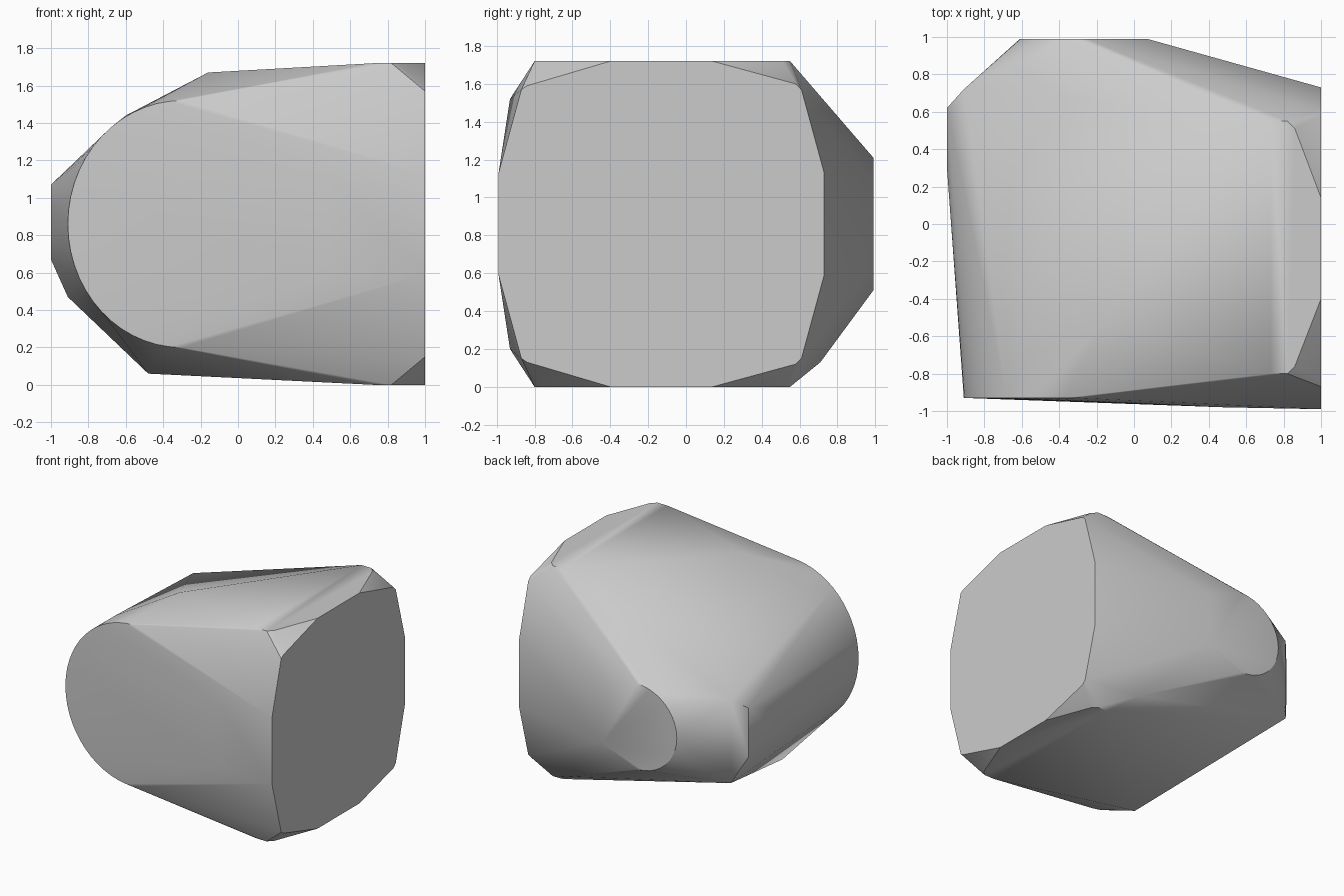
import bpy, bmesh
from math import pi, sin, cos, radians

cube = bpy.data.objects.get("Cube")
if cube:
    bpy.data.objects.remove(cube)

MID = 0.86  # height of the horizontal mirror plane


def mirrored(points):
    """Points plus their reflections through the middle height."""
    return points + [(x, y, 2 * MID - z) for x, y, z in points]


def arc(cx, y, rx, rz, steps):
    """Half ellipse bulging towards -x in a plane of constant y."""
    angles = [pi / 2 + pi * i / steps for i in range(steps + 1)]
    return [(cx + rx * cos(a), y, MID + rz * sin(a)) for a in angles]


# Flat side plate with rounded corners
side = mirrored([(1, -0.99, 1.13), (1, -0.87, 1.57), (1, -0.84, 1.59), (1, -0.40, 1.72),
                 (1, 0.14, 1.72), (1, 0.58, 1.60), (1, 0.61, 1.57), (1, 0.73, 1.13)])
# Flat patches on top and bottom
caps = mirrored([(0.73, 0.55, 1.72), (0.82, 0.55, 1.72), (0.86, 0.51, 1.72),
                 (0.86, -0.76, 1.72), (0.82, -0.80, 1.72), (0.73, -0.80, 1.72)])
# Rounded front plate and its slight bend
front = arc(-0.30, -0.93, 0.61, 0.66, 28) + mirrored([(0.48, -0.98, 1.14)])
# Small rounded back plate
back = arc(-0.25, 0.99, 0.36, 0.35, 20) + mirrored([(0.07, 0.99, 1.08)])
# Irregular shoulder corners
shoulders = [(-0.16, -0.53, 1.67), (-0.60, -0.73, 1.44), (-0.48, -0.56, 0.06),
             (0.55, 0.71, 0.13), (-0.91, 0.72, 1.15), (-0.91, 0.72, 0.47),
             (-1, 0.62, 1.07), (-1, 0.62, 0.67), (-1, 0.30, 0.95), (-1, 0.30, 0.77)]

# Wrap one convex shell round all of the corners
bm = bmesh.new()
for p in side + caps + front + back + shoulders:
    bm.verts.new(p)
bmesh.ops.remove_doubles(bm, verts=bm.verts[:], dist=0.002)
bmesh.ops.convex_hull(bm, input=bm.verts[:])
loose = [v for v in bm.verts if not v.link_faces]
bmesh.ops.delete(bm, geom=loose, context='VERTS')
bmesh.ops.dissolve_limit(bm, angle_limit=radians(0.5), verts=bm.verts[:], edges=bm.edges[:])
bmesh.ops.recalc_face_normals(bm, faces=bm.faces[:])
mesh = bpy.data.meshes.new("faceted_shell")
bm.to_mesh(mesh)
bm.free()
shell = bpy.data.objects.new("faceted_shell", mesh)
bpy.context.collection.objects.link(shell)

# Single grey colour
grey = bpy.data.materials.new("plain_grey")
grey.use_nodes = True
colour = (0.6, 0.6, 0.6, 1)
grey.diffuse_color = colour
grey.node_tree.nodes["Principled BSDF"].inputs["Base Color"].default_value = colour
mesh.materials.append(grey)

# Smooth shading with sharp plate edges
bpy.ops.object.select_all(action='DESELECT')
shell.select_set(True)
bpy.context.view_layer.objects.active = shell
bpy.ops.object.shade_smooth_by_angle(angle=radians(30))
